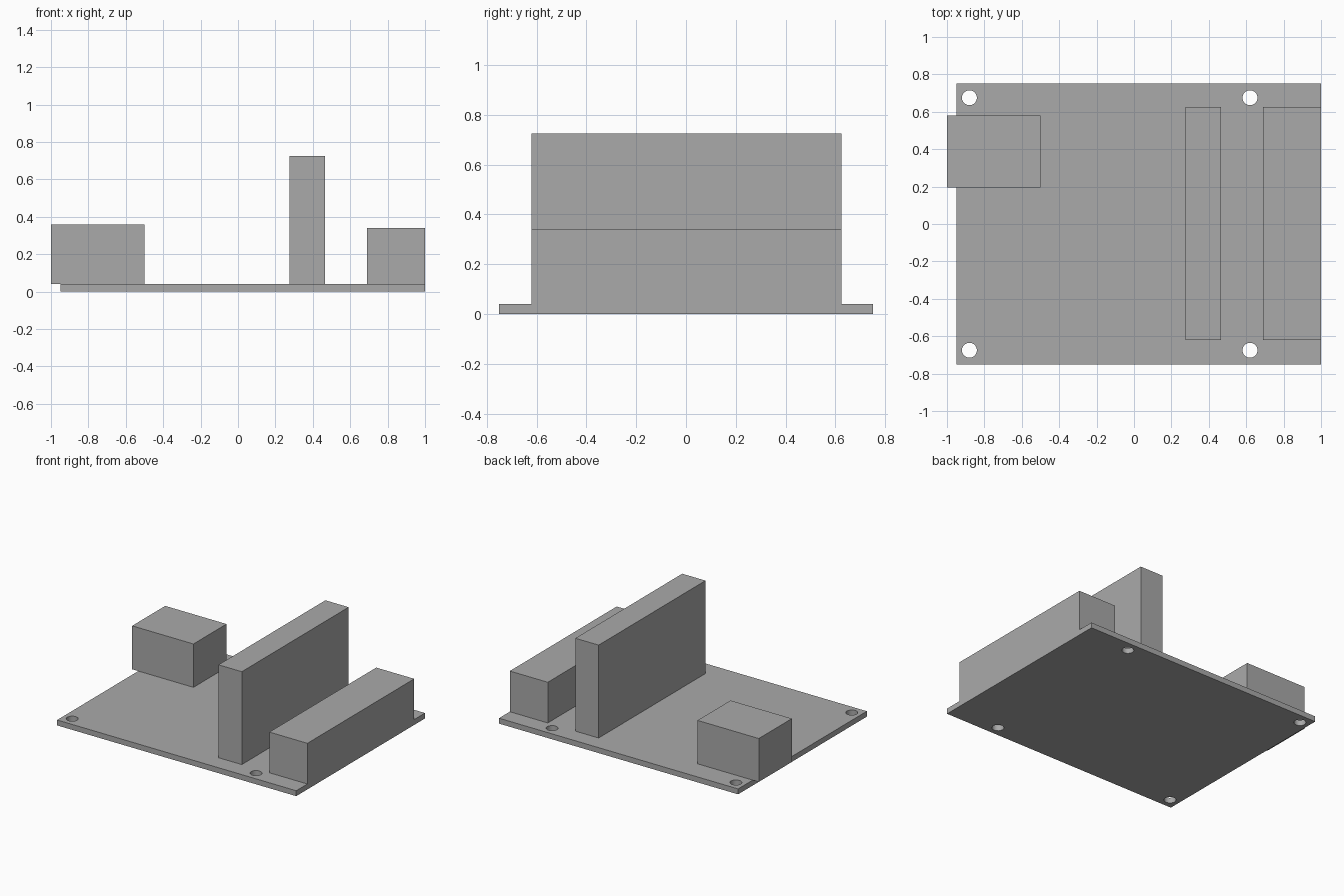
import bpy

cube = bpy.data.objects.get("Cube")
if cube:
    bpy.data.objects.remove(cube, do_unlink=True)

# One plain grey for the whole model
grey = bpy.data.materials.new("plain_grey")
grey.use_nodes = True
colour = (0.4, 0.4, 0.4, 1)
grey.diffuse_color = colour
grey.node_tree.nodes["Principled BSDF"].inputs["Base Color"].default_value = colour


def box(name, x, y, z):
    """Box spanning the given (low, high) ranges."""
    bpy.ops.mesh.primitive_cube_add(size=1, location=[sum(r) / 2 for r in (x, y, z)])
    obj = bpy.context.object
    obj.name = name
    obj.scale = [r[1] - r[0] for r in (x, y, z)]
    bpy.ops.object.transform_apply(location=False, rotation=False, scale=True)
    obj.data.materials.append(grey)
    return obj


TOP = 0.04

# Circuit board with four mounting holes
board = box("circuit_board", (-0.95, 1), (-0.75, 0.75), (0, TOP))
for x in (-0.88, 0.62):
    for y in (-0.675, 0.675):
        bpy.ops.mesh.primitive_cylinder_add(vertices=32, radius=0.04, depth=0.2, location=(x, y, TOP / 2))
        cutter = bpy.context.object
        cutter.data.materials.append(grey)
        cutter.hide_render = True
        cut = board.modifiers.new("mounting_hole", "BOOLEAN")
        cut.operation = "DIFFERENCE"
        cut.solver = "EXACT"
        cut.object = cutter
        bpy.context.view_layer.objects.active = board
        bpy.ops.object.modifier_apply(modifier=cut.name)
        bpy.data.objects.remove(cutter, do_unlink=True)

bpy.ops.object.select_all(action="DESELECT")
board.select_set(True)
bpy.context.view_layer.objects.active = board
bpy.ops.object.shade_smooth_by_angle()

# Components standing on the board
box("port_block", (-1, -0.5), (0.195, 0.58), (TOP, 0.36))
box("tall_header", (0.275, 0.465), (-0.62, 0.625), (TOP, 0.725))
box("edge_connector", (0.69, 1), (-0.62, 0.625), (TOP, 0.34))
